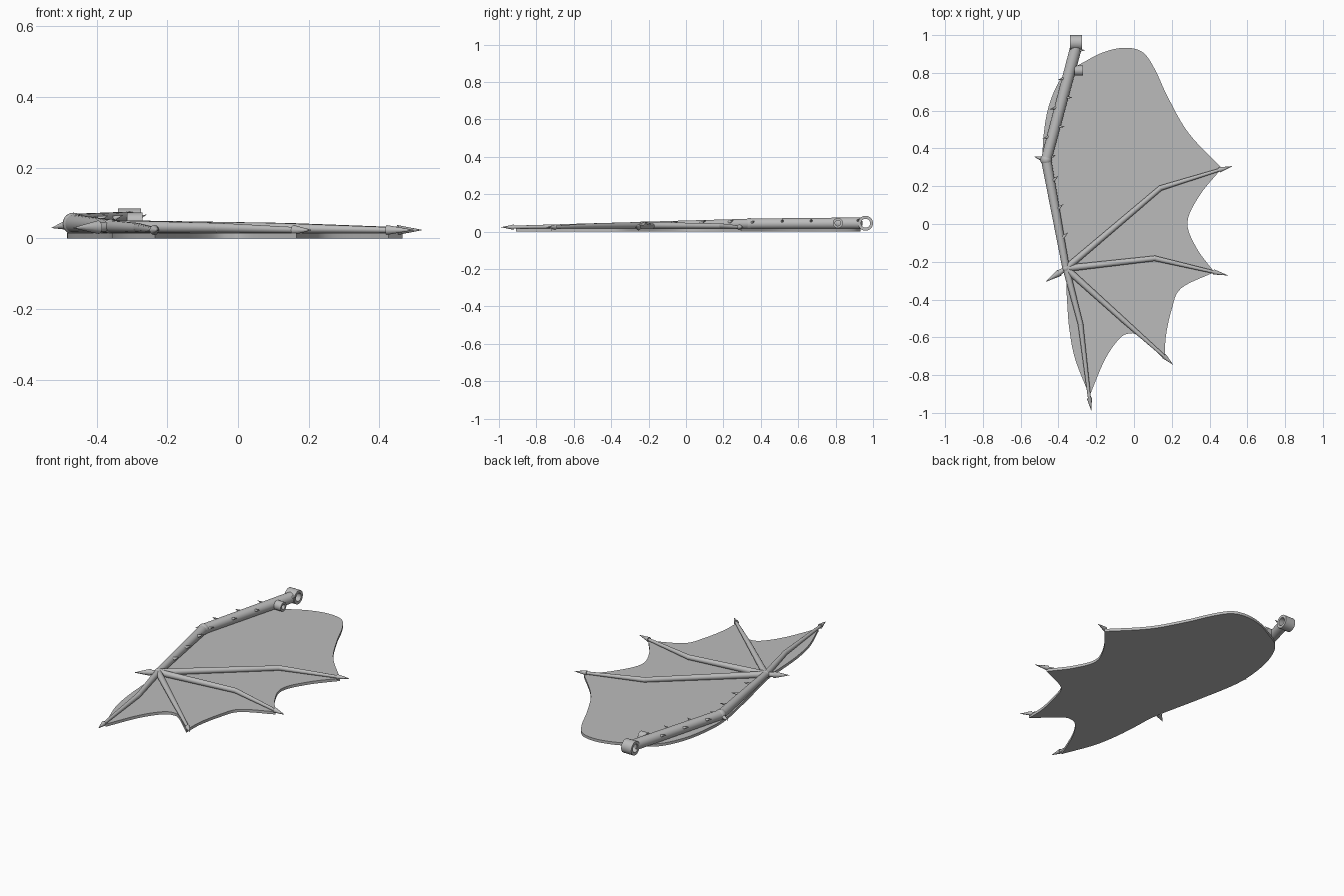
import bpy, bmesh, math
from mathutils import Vector

cube = bpy.data.objects.get("Cube")
if cube:
    bpy.data.objects.remove(cube, do_unlink=True)

grey = bpy.data.materials.new("bone grey")
grey.use_nodes = True
COLOUR = (0.5, 0.5, 0.5, 1)
grey.diffuse_color = COLOUR
grey.node_tree.nodes["Principled BSDF"].inputs["Base Color"].default_value = COLOUR


def finish(bm, name, smooth=True):
    bmesh.ops.recalc_face_normals(bm, faces=bm.faces)
    mesh = bpy.data.meshes.new(name)
    bm.to_mesh(mesh)
    bm.free()
    mesh.materials.append(grey)
    ob = bpy.data.objects.new(name, mesh)
    bpy.context.collection.objects.link(ob)
    if smooth:
        bpy.ops.object.select_all(action='DESELECT')
        bpy.context.view_layer.objects.active = ob
        ob.select_set(True)
        bpy.ops.object.shade_smooth_by_angle(angle=math.radians(40))
    return ob


def add_cone(bm, a, b, r1, r2, sides=16):
    """Tapered rod from a to b."""
    a, b = Vector(a), Vector(b)
    d = b - a
    made = bmesh.ops.create_cone(bm, cap_ends=True, segments=sides, radius1=r1,
                                 radius2=r2, depth=d.length)
    bmesh.ops.rotate(bm, verts=made["verts"], cent=(0, 0, 0),
                     matrix=d.to_track_quat('Z', 'Y').to_matrix())
    bmesh.ops.translate(bm, verts=made["verts"], vec=(a + b) / 2)


def add_ball(bm, p, r):
    made = bmesh.ops.create_uvsphere(bm, u_segments=16, v_segments=10, radius=r)
    bmesh.ops.translate(bm, verts=made["verts"], vec=p)


def add_ring(name, centre, outer, inner, width):
    """Eyelet with its hole along x."""
    bm = bmesh.new()
    n = 32
    profile = [(-width / 2, inner), (width / 2, inner), (width / 2, outer), (-width / 2, outer)]
    loops = []
    for i in range(n):
        t = math.tau * i / n
        loops.append([bm.verts.new((centre[0] + x, centre[1] + r * math.cos(t),
                                    centre[2] + r * math.sin(t))) for x, r in profile])
    for i in range(n):
        p, q = loops[i], loops[(i + 1) % n]
        for k in range(4):
            m = (k + 1) % 4
            bm.faces.new((p[k], p[m], q[m], q[k]))
    finish(bm, name)


# Wing membrane: smooth edge runs between sharp finger tips
runs = [
    [(-.235, -.91), (-.31, -.72), (-.342, -.56), (-.355, -.4), (-.365, -.25),
     (-.43, .05), (-.48, .32), (-.475, .5), (-.44, .66), (-.37, .79), (-.26, .86),
     (-.16, .91), (-.05, .933), (.045, .91), (.11, .82), (.18, .67), (.29, .48), (.465, .295)],
    [(.465, .295), (.35, .155), (.283, .01), (.33, -.125), (.425, -.255)],
    [(.425, -.255), (.25, -.34), (.2, -.45), (.168, -.6), (.165, -.72)],
    [(.165, -.72), (.03, -.597), (-.025, -.58), (-.08, -.61), (-.155, -.72), (-.235, -.91)],
]


def spline(points, steps=6):
    pts = [Vector(p) for p in points]
    pts = [2 * pts[0] - pts[1]] + pts + [2 * pts[-1] - pts[-2]]
    for i in range(1, len(pts) - 2):
        a, b, c, d = pts[i - 1:i + 3]
        for s in range(steps):
            t = s / steps
            yield (b * 2 + (c - a) * t + (a * 2 - b * 5 + c * 4 - d) * t * t
                   + (b * 3 - a - c * 3 + d) * t ** 3) / 2


bm = bmesh.new()
outline = [bm.verts.new((p.x, p.y, 0)) for run in runs for p in spline(run)]
base = bm.faces.new(outline)
top = bmesh.ops.extrude_face_region(bm, geom=[base])["geom"]
bmesh.ops.translate(bm, vec=(0, 0, .016),
                    verts=[v for v in top if isinstance(v, bmesh.types.BMVert)])
bmesh.ops.triangulate(bm, faces=[f for f in bm.faces if len(f.verts) > 4])
finish(bm, "membrane")

# Arm bones and joints
shoulder = Vector((-.307, .935, .045))
elbow = Vector((-.465, .34, .042))
wrist = Vector((-.36, -.235, .034))
bm = bmesh.new()
add_cone(bm, elbow, shoulder, .028, .031, 24)
finish(bm, "upper_arm")
bm = bmesh.new()
add_cone(bm, wrist, elbow, .019, .027, 24)
finish(bm, "forearm")
for name, p, r in (("elbow_joint", elbow, .031), ("wrist_joint", wrist, .021)):
    bm = bmesh.new()
    add_ball(bm, p, r)
    finish(bm, name)
add_ring("shoulder_eyelet", (-.307, .96, .045), .04, .024, .066)
add_ring("muscle_eyelet", (-.292, .812, .046), .027, .015, .045)

# Fingers: two tapered bones, a knuckle and a barbed claw
fingers = [((.14, .19), (.46, .289), (.52, .306)),
           ((.11, -.182), (.43, -.256), (.497, -.272)),
           ((-.055, -.51), (.165, -.705), (.207, -.745)),
           ((-.283, -.53), (-.235, -.93), (-.226, -.988))]
for i, (knuckle, end, tip) in enumerate(fingers, 1):
    k, e, t = Vector((*knuckle, .03)), Vector((*end, .024)), Vector((*tip, .024))
    bm = bmesh.new()
    add_cone(bm, wrist, k, .018, .014)
    add_ball(bm, k, .0145)
    add_cone(bm, k, e, .014, .008)
    add_cone(bm, e - (t - e) * .15, t, .014, .0005)
    finish(bm, f"finger_{i}")

# Thumb claw
bm = bmesh.new()
thumb_base = Vector((-.395, -.258, .032))
add_cone(bm, wrist, thumb_base, .012, .014)
add_cone(bm, thumb_base, (-.467, -.306, .03), .019, .0005)
finish(bm, "thumb_claw")


# Spikes along the top of the arm
def add_spike(bm, a, b, t, side, lean):
    along = (b - a).normalized()
    across = Vector((along.y, -along.x, 0)) * side
    p = a.lerp(b, t)
    r = .026 - .006 * (a == wrist) * (1 - t)
    out = (across + Vector((0, 0, .7))).normalized()
    start = p + out * r * .6
    add_cone(bm, start, p + across * (r + .024) + along * lean + Vector((0, 0, r * .85)),
             .011, .0004, 10)


bm = bmesh.new()
for t in (.3, .56, .98):
    add_spike(bm, elbow, shoulder, t, 1, .01)
for t in (.2, .46, .72):
    add_spike(bm, elbow, shoulder, t, -1, -.02)
for t in (.28, .54, .8):
    add_spike(bm, wrist, elbow, t, 1, .022)
add_cone(bm, elbow, elbow + Vector((-.062, .016, -.012)), .02, .0005, 12)
add_cone(bm, elbow, elbow + Vector((.052, .026, .014)), .014, .0005, 12)
finish(bm, "arm_spikes")
